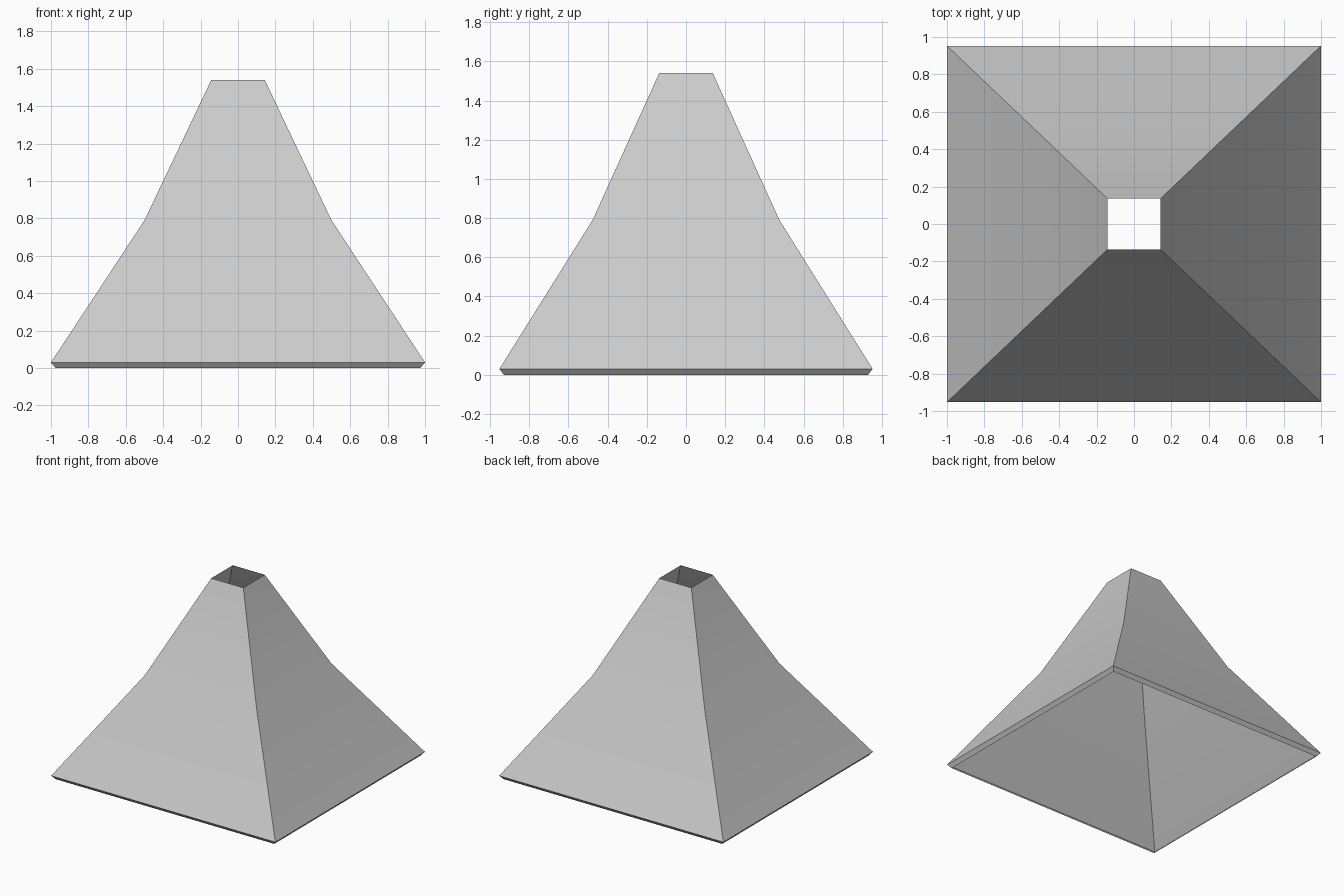
import bpy, bmesh

cube = bpy.data.objects.get("Cube")
if cube:
    bpy.data.objects.remove(cube, do_unlink=True)

# Plain grey sheet material
grey = bpy.data.materials.new("plain grey")
grey.use_nodes = True
colour = (0.6, 0.6, 0.6, 1)
grey.diffuse_color = colour
grey.node_tree.nodes["Principled BSDF"].inputs["Base Color"].default_value = colour

# Half width, half depth and height of each level: lip, eave, bend, opening
levels = [(0.975, 0.93, 0), (1, 0.953, 0.03), (0.5, 0.477, 0.79), (0.143, 0.137, 1.54)]
corners = [(-1, -1), (1, -1), (1, 1), (-1, 1)]

# Open, thin-walled hood skinned between the rectangular levels
bm = bmesh.new()
rings = [[bm.verts.new((sx * w, sy * d, z)) for sx, sy in corners] for w, d, z in levels]
for low, high in zip(rings, rings[1:]):
    for i in range(4):
        j = (i + 1) % 4
        bm.faces.new((low[i], low[j], high[j], high[i]))

mesh = bpy.data.meshes.new("hood_shell")
bm.to_mesh(mesh)
bm.free()
mesh.materials.append(grey)
hood = bpy.data.objects.new("hood_shell", mesh)
bpy.context.collection.objects.link(hood)

# Soft bend, crisp corners and lip
bpy.ops.object.select_all(action="DESELECT")
hood.select_set(True)
bpy.context.view_layer.objects.active = hood
bpy.ops.object.shade_smooth_by_angle(angle=0.5236)
